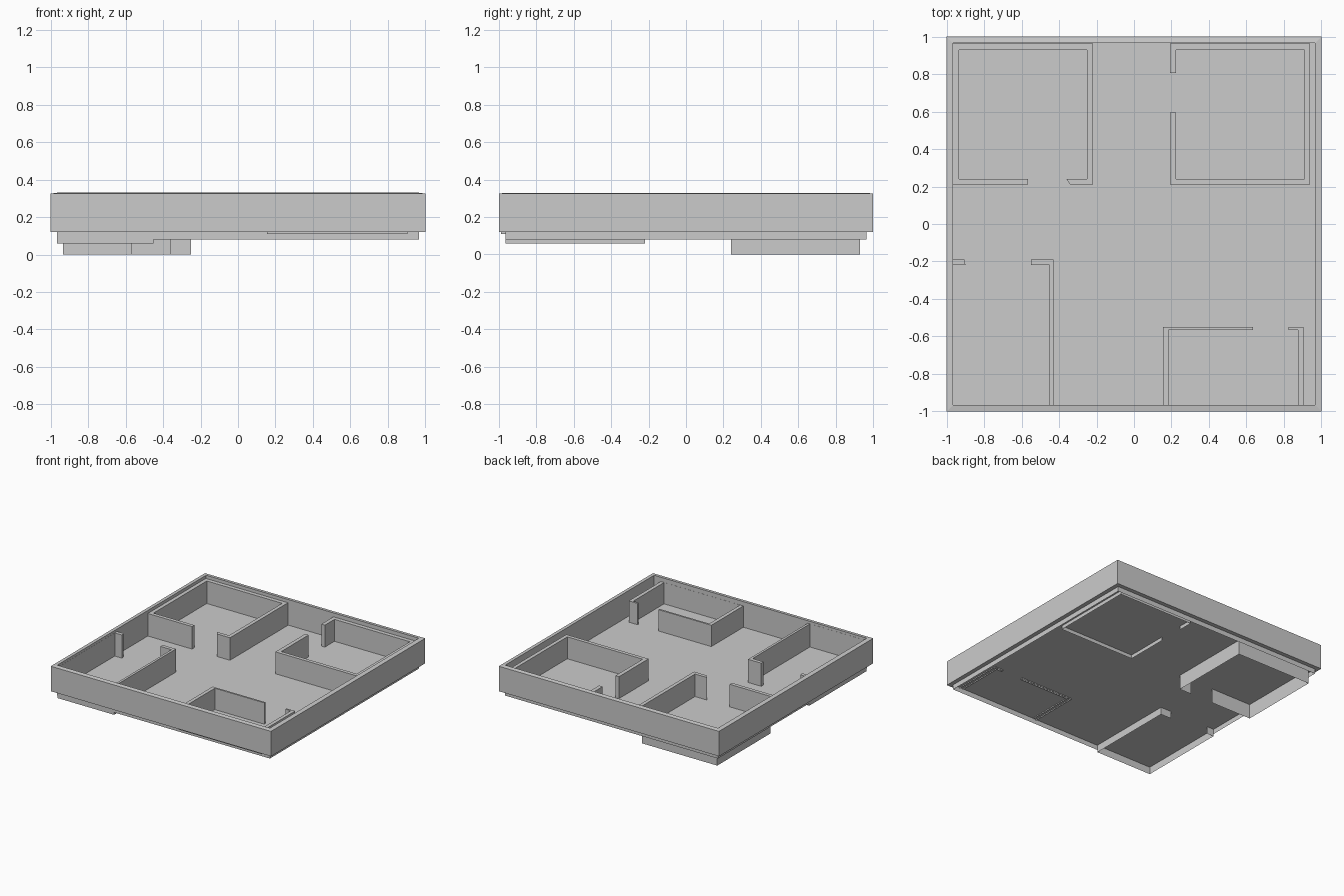
import bpy, bmesh

if "Cube" in bpy.data.objects:
    bpy.data.objects.remove(bpy.data.objects["Cube"])

FLOOR_Z = 0.12


def finish(name, bm):
    bmesh.ops.recalc_face_normals(bm, faces=bm.faces)
    mesh = bpy.data.meshes.new(name)
    bm.to_mesh(mesh)
    bm.free()
    bpy.context.collection.objects.link(bpy.data.objects.new(name, mesh))


def wall(name, inner, outer, inner_z, outer_z, closed=False):
    """Wall run between two plan outlines; inner_z / outer_z are (bottom, top)."""
    bm = bmesh.new()

    def row(path, z):
        return [bm.verts.new((x, y, z)) for x, y in path]

    # skirt, inner face, top and outer face follow one another as rows
    rows = [row(inner, inner_z[0]), row(inner, FLOOR_Z), row(inner, inner_z[1]),
            row(outer, outer_z[1]), row(outer, outer_z[0])]
    n = len(inner)
    for a, b in zip(rows, rows[1:]):
        for i in range(n if closed else n - 1):
            j = (i + 1) % n
            bm.faces.new((a[i], a[j], b[j], b[i]))
    # door jambs
    if not closed:
        for i in (0, n - 1):
            bm.faces.new([r[i] for r in rows[1:]])
    finish(name, bm)


def square(r):
    return [(-r, -r), (r, -r), (r, r), (-r, r)]


# floor sheet
bm = bmesh.new()
bm.faces.new([bm.verts.new((x, y, FLOOR_Z)) for x, y in square(1)])
finish("floor", bm)

# perimeter wall with a slightly sloped top
wall("outer_wall", square(0.966), square(1.0), (0.08, 0.33), (0.12, 0.325), True)

# four corner rooms, each an almost closed loop with a doorway
wall("back_left_room",
     [(-.36, .24), (-.25, .24), (-.25, .93), (-.935, .93), (-.935, .24), (-.565, .24)],
     [(-.34, .21), (-.22, .21), (-.22, .963), (-.968, .963), (-.968, .21), (-.565, .21)],
     (0.0, 0.305), (0.12, 0.305))
wall("back_right_room",
     [(.225, .805), (.225, .93), (.91, .93), (.91, .24), (.225, .24), (.225, .595)],
     [(.193, .805), (.193, .963), (.94, .963), (.94, .21), (.193, .21), (.193, .595)],
     (0.09, 0.30), (0.12, 0.30))
wall("front_left_room",
     [(-.55, -.22), (-.45, -.22), (-.45, -.965), (-.965, -.965), (-.965, -.22), (-.9, -.22)],
     [(-.55, -.19), (-.43, -.19), (-.43, -1.0), (-.99, -1.0), (-.99, -.19), (-.905, -.19)],
     (0.06, 0.31), (0.12, 0.31))
wall("front_right_room",
     [(.825, -.565), (.875, -.565), (.875, -.965), (.185, -.965), (.185, -.565), (.635, -.565)],
     [(.825, -.55), (.905, -.55), (.905, -.99), (.155, -.99), (.155, -.55), (.635, -.55)],
     (0.11, 0.295), (0.11, 0.295))
